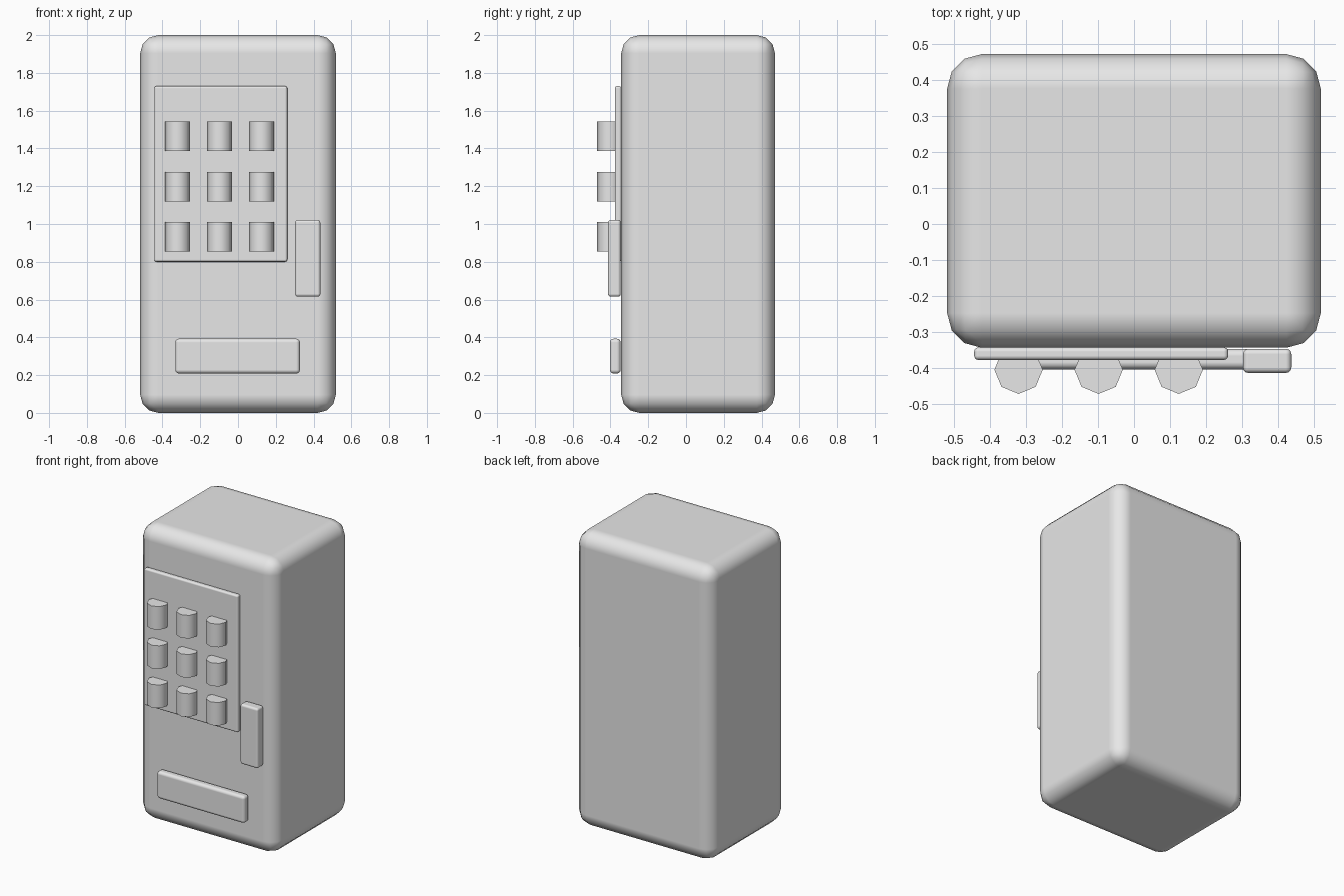
import bpy
import math

if "Cube" in bpy.data.objects:
    bpy.data.objects.remove(bpy.data.objects["Cube"])

grey = bpy.data.materials.new("light_grey")
grey.diffuse_color = (0.8, 0.8, 0.8, 1.0)
grey.use_nodes = True
grey.node_tree.nodes["Principled BSDF"].inputs["Base Color"].default_value = grey.diffuse_color


def rounded_box(name, lo, hi, bevel):
    """Box between two corners with rounded edges."""
    bpy.ops.mesh.primitive_cube_add(
        size=1, location=[(a + b) / 2 for a, b in zip(lo, hi)])
    ob = bpy.context.object
    ob.name = name
    ob.scale = [b - a for a, b in zip(lo, hi)]
    bpy.ops.object.transform_apply(location=False, rotation=False, scale=True)
    bpy.ops.object.shade_smooth()
    mod = ob.modifiers.new("Rounded edges", 'BEVEL')
    mod.width = bevel
    mod.segments = 3
    mod.harden_normals = True
    ob.data.materials.append(grey)
    return ob


# Cabinet
rounded_box("cabinet", (-0.518, -0.343, 0.0), (0.518, 0.471, 2.0), 0.096)

# Display panel, coin plate and dispenser flap on the front
rounded_box("display_panel", (-0.443, -0.377, 0.80), (0.261, -0.342, 1.73), 0.012)
rounded_box("coin_plate", (0.302, -0.413, 0.615), (0.436, -0.346, 1.022), 0.015)
rounded_box("dispenser_flap", (-0.332, -0.403, 0.208), (0.328, -0.346, 0.393), 0.02)

# Three rows of eight-sided cans
for row in range(3):
    for col in range(3):
        bpy.ops.mesh.primitive_cylinder_add(
            vertices=8, radius=0.067, depth=0.157,
            location=(-0.32 + 0.222 * col, -0.404, 0.932 + 0.266 * row))
        can = bpy.context.object
        can.name = f"can_{row + 1}_{col + 1}"
        can.data.materials.append(grey)
        bpy.ops.object.shade_smooth_by_angle(angle=math.radians(60))
